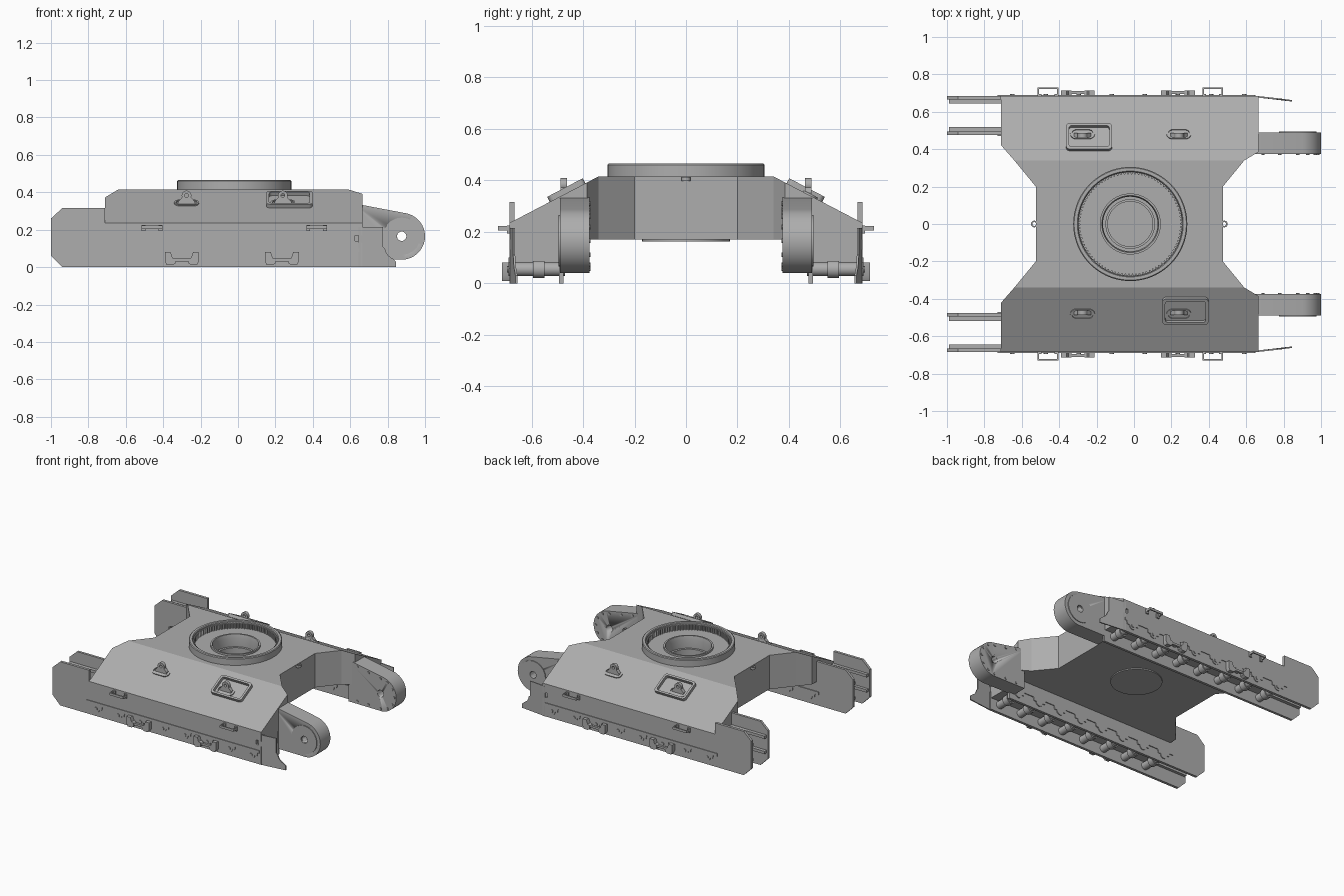
import bpy, bmesh, math
from mathutils import Matrix, Vector

old = bpy.data.objects.get("Cube")
if old:
    bpy.data.objects.remove(old, do_unlink=True)

grey = bpy.data.materials.new("steel_grey")
grey.use_nodes = True
COL = (0.42, 0.42, 0.42, 1)
grey.diffuse_color = COL
grey.node_tree.nodes["Principled BSDF"].inputs["Base Color"].default_value = COL


def finish(name, bm, smooth=True):
    bmesh.ops.recalc_face_normals(bm, faces=bm.faces)
    me = bpy.data.meshes.new(name)
    bm.to_mesh(me)
    bm.free()
    me.materials.append(grey)
    ob = bpy.data.objects.new(name, me)
    bpy.context.collection.objects.link(ob)
    if smooth:
        bpy.ops.object.select_all(action='DESELECT')
        ob.select_set(True)
        bpy.context.view_layer.objects.active = ob
        bpy.ops.object.shade_smooth_by_angle(angle=math.radians(30))
    return ob


def loft(name, loops, close=False, smooth=True):
    """Skin equal-length loops; cap the ends, or close them into a ring."""
    bm = bmesh.new()
    rows = [[bm.verts.new(p) for p in loop] for loop in loops]
    n = len(rows[0])
    pairs = list(zip(rows, rows[1:])) + ([(rows[-1], rows[0])] if close else [])
    for a, b in pairs:
        for i in range(n):
            j = (i + 1) % n
            bm.faces.new((a[i], a[j], b[j], b[i]))
    if not close:
        bm.faces.new(rows[0])
        bm.faces.new(rows[-1])
    return finish(name, bm, smooth)


def side_prism(name, pts, y0, y1, smooth=True):
    return loft(name, [[(x, y, z) for x, z in pts] for y in (y0, y1)], smooth=smooth)


def plan_prism(name, pts, z0, z1):
    return loft(name, [[(x, y, z) for x, y in pts] for z in (z0, z1)])


def box(name, x0, x1, y0, y1, z0, z1):
    return plan_prism(name, [(x0, y0), (x1, y0), (x1, y1), (x0, y1)], z0, z1)


def arc(cx, cy, r, a0, a1, n):
    angles = [math.radians(a0 + (a1 - a0) * i / n) for i in range(n + 1)]
    return [(cx + r * math.cos(a), cy + r * math.sin(a)) for a in angles]


def circle(cx, cy, r, n=24):
    return arc(cx, cy, r, 0, 360, n)[:-1]


def rounded(w, h, r):
    """Rounded rectangle with half sizes w and h."""
    return [p for sx, sy, a in ((1, 1, 0), (-1, 1, 90), (-1, -1, 180), (1, -1, 270))
            for p in arc(sx * (w - r), sy * (h - r), r, a, a + 90, 6)]


def cut(ob, cutter):
    m = ob.modifiers.new("cut", 'BOOLEAN')
    m.object, m.operation, m.solver = cutter, 'DIFFERENCE', 'EXACT'
    bpy.context.view_layer.objects.active = ob
    bpy.ops.object.modifier_apply(modifier=m.name)
    bpy.data.objects.remove(cutter, do_unlink=True)


# Main dimensions
DECK, BELLY, EDGE_Y, EDGE_Z, FLAT_Y = 0.415, 0.17, 0.685, 0.235, 0.34
XL, XR, CX = -0.71, 0.665, -0.02
SLOPE = math.atan2(DECK - EDGE_Z, EDGE_Y - FLAT_Y)

# Car body: waisted plan, trimmed by the two sloping shoulders
half = [(XR, EDGE_Y), (XR, 0.385), (0.59, FLAT_Y), (0.475, 0.2)]
left = [(-0.525, 0.2), (-0.64, FLAT_Y), (XL, 0.42), (XL, EDGE_Y)]
top_half = half + [(x, -y) for x, y in reversed(half)]
plan = top_half + [(x, -y) for x, y in reversed(left)] + left
bm = bmesh.new()
face = bm.faces.new([bm.verts.new((x, y, BELLY)) for x, y in plan])
ext = bmesh.ops.extrude_face_region(bm, geom=[face])
top = [v for v in ext["geom"] if isinstance(v, bmesh.types.BMVert)]
bmesh.ops.translate(bm, verts=top, vec=(0, 0, DECK - BELLY))
for s in (1, -1):
    r = bmesh.ops.bisect_plane(bm, geom=bm.verts[:] + bm.edges[:] + bm.faces[:],
                               plane_co=(0, s * FLAT_Y, DECK),
                               plane_no=(0, s * math.sin(SLOPE), math.cos(SLOPE)), clear_outer=True)
    rim = [e for e in r["geom_cut"] if isinstance(e, bmesh.types.BMEdge)]
    bmesh.ops.holes_fill(bm, edges=[e for e in rim if e.is_boundary], sides=0)
body = finish("car_body", bm, False)
cut(body, plan_prism("well_cutter", circle(CX, 0, 0.15, 48), 0.21, 0.6))
plan_prism("belly_cover", circle(CX, 0, 0.17, 48), 0.162, BELLY + 0.01)


def lathe(name, profile, n=64):
    return loft(name, [[(x, y, z) for x, y in circle(CX, 0, r, n)] for r, z in profile], close=True)


# Slewing ring with internal teeth, and the stepped central well
lathe("slewing_ring", [(0.305, 0.41), (0.305, 0.46), (0.3, 0.465), (0.283, 0.465), (0.278, 0.46), (0.278, 0.41)], 96)
TEETH = 90
gear = []
for outer, z in ((True, 0.41), (True, 0.45), (False, 0.45), (False, 0.41)):
    loop = []
    for i in range(TEETH * 4):
        a = math.tau * i / (TEETH * 4)
        rad = 0.28 if outer else (0.266 if i % 4 < 2 else 0.276)
        loop.append((CX + rad * math.cos(a), rad * math.sin(a), z))
    gear.append(loop)
loft("ring_gear", gear, close=True, smooth=False)
lathe("well_collar", [(0.163, 0.41), (0.163, 0.428), (0.152, 0.428), (0.146, 0.40), (0.146, 0.34),
                      (0.13, 0.34), (0.13, 0.29), (0.12, 0.29), (0.12, 0.205), (0.152, 0.205), (0.152, 0.41)])


def eye_ring(name, x, y, z, ro, ri, t, flat=False):
    loops = []
    for r, d in ((ro, -t), (ro, t), (ri, t), (ri, -t)):
        loops.append([(x + u, y + v, z + d) if flat else (x + u, y + d, z + v)
                      for u, v in circle(0, 0, r, 20)])
    return loft(name, loops, close=True)


for label, x in (("right", -0.533), ("left", 0.483)):
    eye_ring(label + "_deck_eye", x, 0, 0.405, 0.018, 0.01, 0.008, True)


def shoulder_frame(name, s, x, yc, outer, inner, height, sink=0.004):
    """Raised rim lying on a sloping shoulder."""
    zc = DECK - (yc - FLAT_Y) * math.tan(SLOPE)
    place = Matrix.Translation((x, s * yc, zc)) @ Matrix.Rotation(-s * SLOPE, 4, 'X')
    rows = ((outer, -sink), (outer, height), (inner, height), (inner, -sink))
    return loft(name, [[place @ Vector((u, v, h)) for u, v in pts] for pts, h in rows], close=True)


def lifting_lug(name, s, x, boxed):
    y = 0.475
    if boxed:
        shoulder_frame(name + "_pad", s, x, 0.46, rounded(0.123, 0.078, 0.02), rounded(0.108, 0.064, 0.016), 0.022)
        x -= s * -0.035 if s < 0 else 0.035
    shoulder_frame(name + "_slot_rim", s, x, 0.482, rounded(0.066, 0.031, 0.03), rounded(0.056, 0.022, 0.021), 0.007)
    side_prism(name + "_base", [(x - 0.045, 0.33), (x + 0.045, 0.33), (x + 0.045, 0.35), (x + 0.025, 0.372),
                                (x - 0.025, 0.372), (x - 0.045, 0.35)], s * (y - 0.012), s * (y + 0.012))
    eye_ring(name + "_eye", x, s * y, 0.383, 0.026, 0.01, 0.012)


lifting_lug("front_right_lug", -1, -0.275, False)
lifting_lug("front_left_lug", -1, 0.275, True)
lifting_lug("back_left_lug", 1, 0.24, False)
lifting_lug("back_right_lug", 1, -0.24, True)

# Track frames, built for both sides
BOLTS = [-0.65 + 0.177 * i for i in range(8)]
fork_end = [(-0.94, 0.315), (-1, 0.26), (-1, 0.06), (-0.94, 0)]
outer_plate = fork_end + [(XR, 0), (XR, 0.13), (0.625, 0.14), (0.625, 0.21), (XR, 0.22),
                          (XR, EDGE_Z), (XL, EDGE_Z), (XL, 0.315)]
inner_plate = fork_end + [(XR, 0), (XR, 0.315)]
scallop = [(-0.73, 0.08)]
for x in BOLTS:
    scallop += [(x - 0.05, 0.08), (x - 0.045, 0.055)] + arc(x, 0.055, 0.027, 180, 360, 8) + [(x + 0.045, 0.055), (x + 0.05, 0.08)]
scallop += [(0.65, 0.08), (0.65, 0.1), (-0.73, 0.1)]
arm = [(0.62, 0.042), (0.62, 0.335), (XR, 0.332)] + arc(0.875, 0.165, 0.125, 78, -95, 24)
guard = [(XR - 0.02, 0.215), (0.775, 0.215), (0.775, 0.11)] + arc(0.855, 0.11, 0.07, 190, 245, 6) + \
        [(0.845, 0.03), (0.845, 0), (XR - 0.02, 0)]

for s, side in ((-1, "front"), (1, "back")):
    n = side + "_"
    box(n + "track_box", XL, XR - 0.005, s * 0.49, s * 0.672, 0.085, EDGE_Z)
    side_prism(n + "outer_plate", outer_plate, s * 0.666, s * 0.685)
    side_prism(n + "inner_plate", inner_plate, s * 0.476, s * 0.494)
    side_prism(n + "outer_scalloped_edge", scallop, s * 0.683, s * 0.69)
    side_prism(n + "inner_scalloped_edge", scallop, s * 0.478, s * 0.47)
    for i, z in enumerate((0.1, 0.21)):
        box(n + f"outer_fork_rail_{i}", -0.99, XL, s * 0.645, s * 0.668, z, z + 0.02)
        box(n + f"inner_fork_rail_{i}", -0.99, XL, s * 0.492, s * 0.518, z, z + 0.02)

    # Rollers and bolt heads
    for i, x in enumerate(BOLTS):
        side_prism(n + f"roller_{i}", circle(x, 0.055, 0.027), s * 0.48, s * 0.67)
        side_prism(n + f"roller_collar_{i}", circle(x, 0.055, 0.035), s * 0.55, s * 0.595)
        side_prism(n + f"roller_bolt_{i}", circle(x, 0.055, 0.012, 12), s * 0.68, s * 0.695)

    # Drive arm with hub and inner flange bolts
    drive = side_prism(n + "drive_arm", arm, s * 0.375, s * 0.49)
    cut(drive, side_prism("axle_cutter", circle(0.875, 0.165, 0.025), s * 0.3, s * 0.6))
    eye_ring(n + "drive_hub", 0.875, s * 0.489, 0.165, 0.1, 0.025, 0.006)
    rim = arc(0.875, 0.165, 0.108, 90, -90, 6) + [(0.78, 0.06), (0.69, 0.06), (0.78, 0.29), (0.69, 0.31)]
    for i, (x, z) in enumerate(rim):
        side_prism(n + f"flange_bolt_{i}", circle(x, z, 0.009, 8), s * 0.37, s * 0.38)

    # Bent end guard
    g = side_prism(n + "end_guard", guard, s * 0.678, s * 0.686)
    for v in g.data.vertices:
        v.co.y -= s * 0.13 * max(0, v.co.x - XR)

    # Step loops and clamps on the outer face
    for label, x in (("right", -0.46), ("left", 0.42)):
        u = [(x - 0.055, 0.68), (x - 0.055, 0.73), (x + 0.055, 0.73), (x + 0.055, 0.68),
             (x + 0.047, 0.68), (x + 0.047, 0.722), (x - 0.047, 0.722), (x - 0.047, 0.68)]
        plan_prism(n + label + "_step_loop", [(a, s * b) for a, b in u], 0.205, 0.222)
        for k in (-1, 1):
            box(n + label + f"_step_foot_{k}", x + k * 0.055, x + k * 0.035, s * 0.68, s * 0.695, 0.193, 0.225)
    for label, x in (("right", -0.3), ("left", 0.235)):
        for k in (-1, 1):
            jaw = [(x + k * a, z) for a, z in ((0.035, 0.02), (0.05, 0.01), (0.08, 0.01), (0.09, 0.03),
                                               (0.09, 0.08), (0.06, 0.08), (0.05, 0.05), (0.035, 0.045))]
            side_prism(n + label + f"_clamp_jaw_{k}", jaw, s * 0.68, s * 0.715)
        box(n + label + "_clamp_bar", x - 0.085, x + 0.085, s * 0.695, s * 0.71, 0.03, 0.045)
